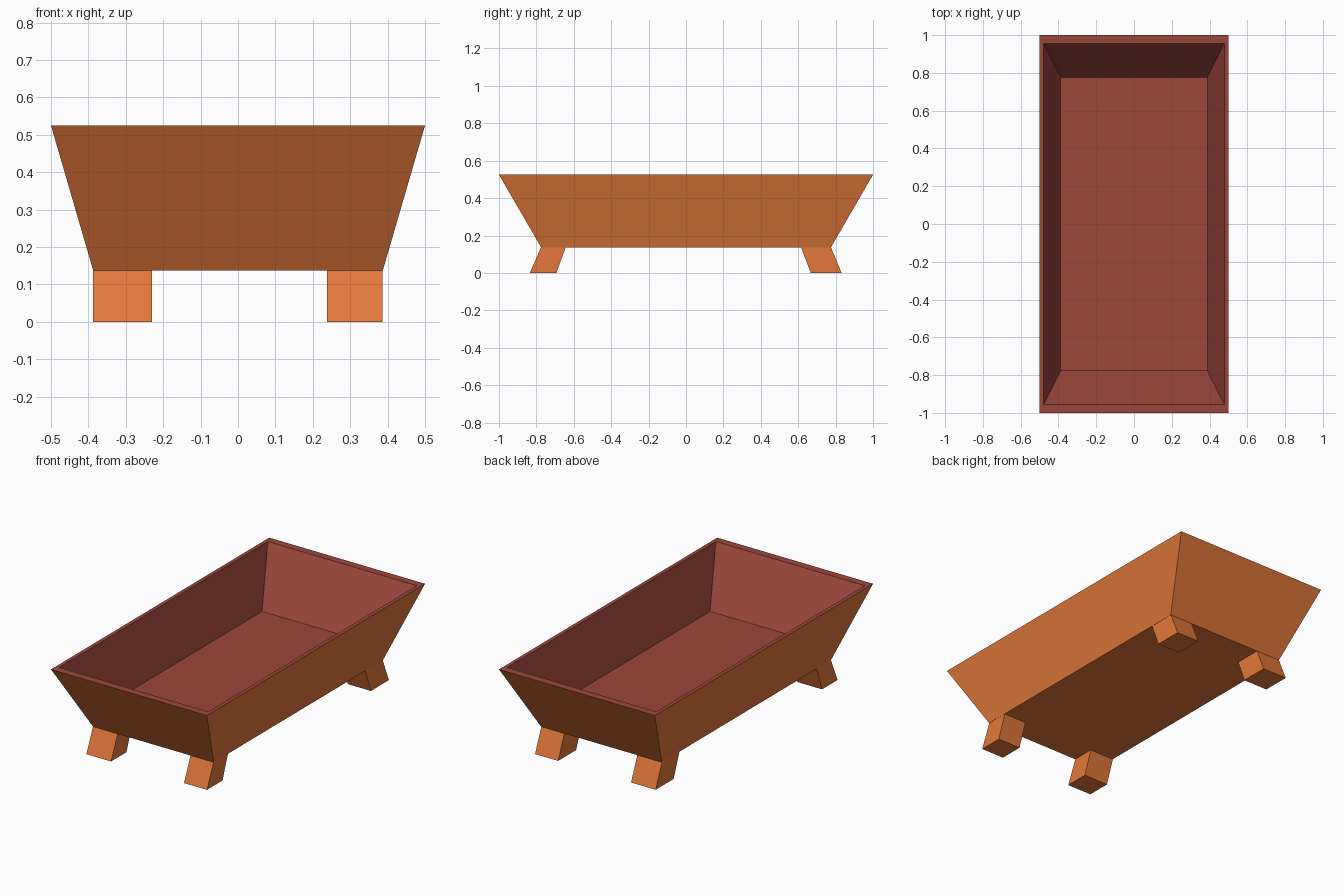
import bpy
import bmesh

if "Cube" in bpy.data.objects:
    bpy.data.objects.remove(bpy.data.objects["Cube"])


def make_material(name, srgb):
    lin = [((c / 255 + 0.055) / 1.055) ** 2.4 for c in srgb]
    mat = bpy.data.materials.new(name)
    mat.diffuse_color = (*lin, 1.0)
    mat.use_nodes = True
    mat.node_tree.nodes["Principled BSDF"].inputs["Base Color"].default_value = mat.diffuse_color
    return mat


orange = make_material("orange wood", (227, 120, 58))
red = make_material("red brown lining", (156, 71, 59))


def loft(name, rings, mats, inner_from=None):
    """Join rectangular rings (x0, x1, y0, y1, z), closing both ends."""
    bm = bmesh.new()
    loops = [[bm.verts.new(p) for p in
              ((x0, y0, z), (x1, y0, z), (x1, y1, z), (x0, y1, z))]
             for x0, x1, y0, y1, z in rings]
    bm.faces.new(loops[0][::-1])
    for level, (a, b) in enumerate(zip(loops, loops[1:])):
        for i in range(4):
            j = (i + 1) % 4
            face = bm.faces.new((a[i], a[j], b[j], b[i]))
            if inner_from is not None and level >= inner_from:
                face.material_index = 1
    end = bm.faces.new(loops[-1])
    if inner_from is not None:
        end.material_index = 1
    bmesh.ops.recalc_face_normals(bm, faces=bm.faces)
    mesh = bpy.data.meshes.new(name)
    bm.to_mesh(mesh)
    bm.free()
    for m in mats:
        mesh.materials.append(m)
    obj = bpy.data.objects.new(name, mesh)
    bpy.context.collection.objects.link(obj)
    return obj


def ring(hx, hy, z):
    return (-hx, hx, -hy, hy, z)


BASE, RIM, FLOOR = 0.137, 0.525, 0.213

# Flared trough: outer walls, flat rim, inner walls and floor
loft("trough", [ring(0.387, 0.775, BASE), ring(0.5, 1.0, RIM),
                ring(0.478, 0.956, RIM), ring(0.388, 0.775, FLOOR)],
     [orange, red], inner_from=1)

# Splayed legs, leaning outwards along y and sunk slightly into the base
sides = {"left": (-0.388, -0.23), "right": (0.238, 0.386)}
ends = {"front": ((-0.835, -0.693), (-0.775, -0.643)),
        "back": ((0.667, 0.832), (0.615, 0.775))}
SINK = 0.02
for side, (x0, x1) in sides.items():
    for end, (foot, top) in ends.items():
        k = (BASE + SINK) / BASE
        y0, y1 = (f + (t - f) * k for f, t in zip(foot, top))
        loft(f"{end}_{side}_leg",
             [(x0, x1, *foot, 0.0), (x0, x1, y0, y1, BASE + SINK)], [orange])
